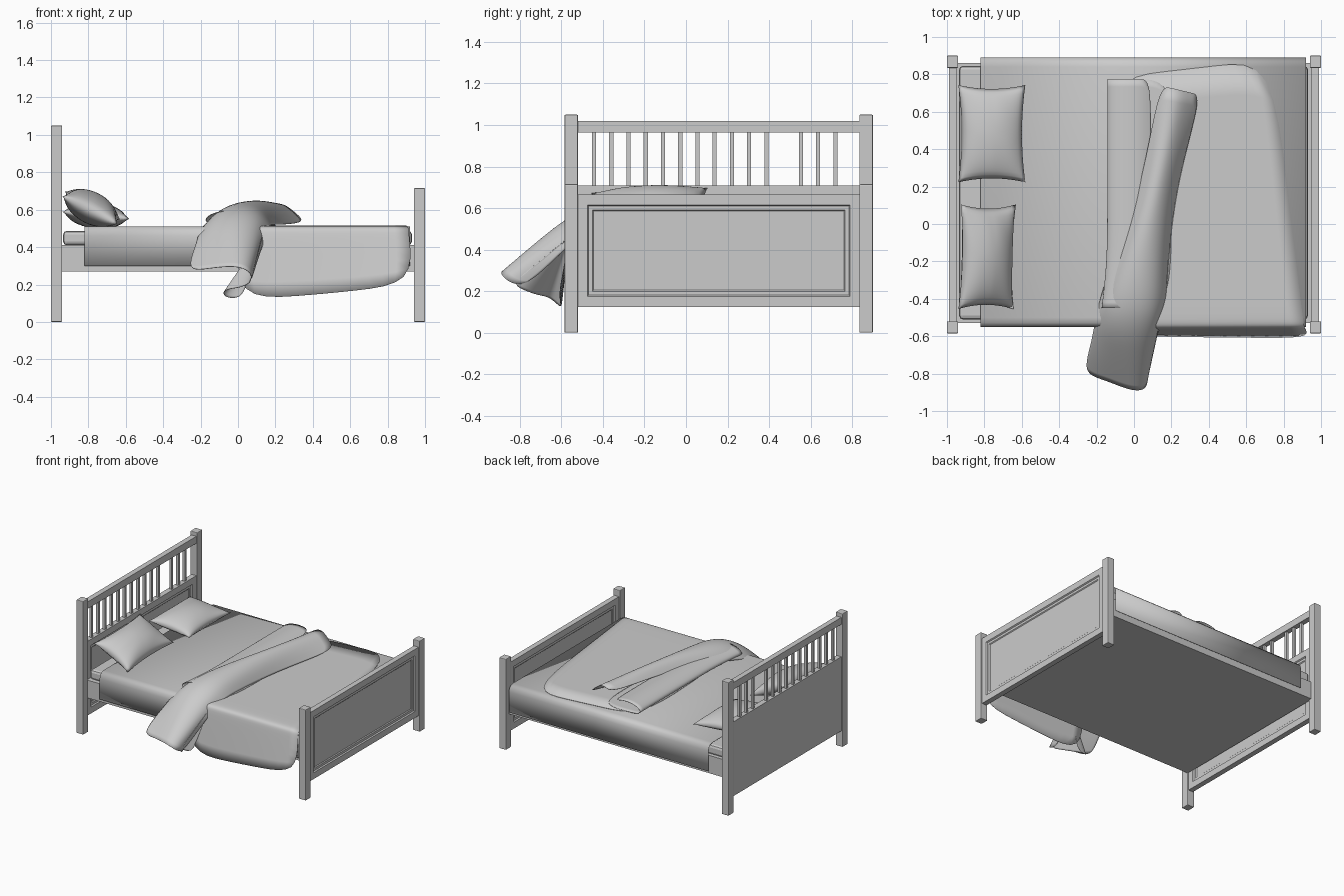
import bpy, bmesh, math
from mathutils import Vector, Euler

cube = bpy.data.objects.get("Cube")
if cube:
    bpy.data.objects.remove(cube, do_unlink=True)

grey = bpy.data.materials.new("plain grey")
grey.use_nodes = True
tone = (0.6, 0.6, 0.6, 1)
grey.diffuse_color = tone
grey.node_tree.nodes["Principled BSDF"].inputs["Base Color"].default_value = tone


def finish(name, bm, smooth=False):
    mesh = bpy.data.meshes.new(name)
    bm.to_mesh(mesh)
    bm.free()
    mesh.materials.append(grey)
    ob = bpy.data.objects.new(name, mesh)
    bpy.context.collection.objects.link(ob)
    for p in mesh.polygons:
        p.use_smooth = smooth
    return ob


def box(name, xs, ys, zs, bevel=0, panel_sides=()):
    """Box from ranges; panel_sides lists the x directions given a moulded panel."""
    bm = bmesh.new()
    bmesh.ops.create_cube(bm, size=1)
    for v in bm.verts:
        v.co = [lo + (c + 0.5) * (hi - lo) for c, (lo, hi) in zip(v.co, (xs, ys, zs))]
    bm.normal_update()
    for side in panel_sides:
        face = [f for f in bm.faces if f.normal.x * side > 0.9]
        for width, depth in ((0.05, 0), (0.006, -0.009), (0.018, 0), (0.006, -0.006)):
            bmesh.ops.inset_region(bm, faces=face, thickness=width, depth=depth, use_even_offset=True)
    ob = finish(name, bm)
    if bevel:
        mod = ob.modifiers.new("Soft edges", "BEVEL")
        mod.width = bevel
        mod.segments = 2
    return ob


def cloth(name, rows, levels=3):
    """Smooth thin cloth lofted through rows of points."""
    bm = bmesh.new()
    grid = [[bm.verts.new(p) for p in row] for row in rows]
    for a, b in zip(grid, grid[1:]):
        for i in range(len(a) - 1):
            bm.faces.new((a[i], a[i + 1], b[i + 1], b[i]))
    bmesh.ops.recalc_face_normals(bm, faces=bm.faces)
    ob = finish(name, bm, True)
    if levels:
        sub = ob.modifiers.new("Smooth", "SUBSURF")
        sub.levels = sub.render_levels = levels
    thick = ob.modifiers.new("Thickness", "SOLIDIFY")
    thick.thickness = 0.003
    thick.offset = 0
    return ob


def pillow(name, centre, size, turn, n=24):
    """Stuffed cushion with pinched sides, pointed corners and soft creases."""
    bm = bmesh.new()
    rot = Euler(turn).to_matrix()
    for side in (1, -1):
        grid = []
        for i in range(n + 1):
            row = []
            for j in range(n + 1):
                u, v = 2 * i / n - 1, 2 * j / n - 1
                puff = max(0, (1 - u * u) * (1 - v * v)) ** 0.55
                crease = 1 + 0.1 * math.sin(5 * u + 3 * v) * abs(u * v)
                p = Vector((u * (1 - 0.1 * (1 - v * v)) * size[0] / 2,
                            v * (1 - 0.08 * (1 - u * u)) * size[1] / 2,
                            side * puff * crease * size[2] / 2))
                row.append(bm.verts.new(rot @ p + Vector(centre)))
            grid.append(row)
        for a, b in zip(grid, grid[1:]):
            for j in range(n):
                bm.faces.new((a[j], b[j], b[j + 1], a[j + 1]))
    bmesh.ops.remove_doubles(bm, verts=bm.verts, dist=0.0005)
    bmesh.ops.recalc_face_normals(bm, faces=bm.faces)
    finish(name, bm, True)


# Posts
near, far = (-0.585, -0.52), (0.835, 0.9)
for label, ys in (("right", near), ("left", far)):
    box(f"head_post_{label}", (-1, -0.94), ys, (0, 1.05), 0.005)
    box(f"foot_post_{label}", (0.94, 1), ys, (0, 0.715), 0.005)

# Headboard and footboard
inner = (-0.525, 0.84)
head_x = (-0.99, -0.948)
box("headboard_panel", head_x, inner, (0.125, 0.71), panel_sides=(1,))
box("headboard_top_rail", head_x, inner, (0.965, 1.02))
box("footboard_panel", (0.948, 0.99), inner, (0.125, 0.665), panel_sides=(1, -1))
for i in range(15):
    if i != 11:
        y = -0.443 + 0.083 * i
        box("headboard_spindle", (-0.979, -0.959), (y - 0.01, y + 0.01), (0.7, 0.97))

# Bed base and mattress
box("bed_base", (-0.95, 0.95), (-0.53, 0.86), (0.27, 0.41))
box("mattress", (-0.935, 0.93), (-0.51, 0.845), (0.41, 0.487), 0.02)

# Fitted sheet hanging over both sides
half = [(0.72, 0.3), (0.72, 0.46), (0.713, 0.488), (0.698, 0.503), (0.67, 0.509)]
section = [(0.17 - y, z) for y, z in half] + [(0.17 + y, z) for y, z in reversed(half)]
cloth("sheet", [[(x, y, z) for y, z in section] for x in (-0.82, 0.92)], 0)

# Blanket: flat layer and the side hanging to the front
spread = [(-0.14, 0.74, 0.78, 0.88, 0.514), (-0.13, 0.82, 0.2, 0.2, 0.514),
          (-0.08, 0.895, -0.45, -0.45, 0.514), (-0.02, 0.908, -0.535, -0.53, 0.512),
          (0.0, 0.912, -0.556, -0.553, 0.497), (0.0, 0.915, -0.563, -0.56, 0.46)]
rows = [[(a + (b - a) * t, c + (d - c) * t, z) for t in (0, 0.33, 0.67, 1)]
        for a, b, c, d, z in spread]
rows.append([(-0.01 + 0.95 * t, -0.6 - 0.01 * t, 0.12 + 0.085 * t ** 1.5) for t in (0, 0.33, 0.67, 1)])
cloth("blanket", rows, 2)

# Rounded fold along the blanket edge
fold = [(0.2, 0.517), (0, 0.517), (-0.14, 0.518), (-0.15, 0.56), (-0.07, 0.595), (0.03, 0.595), (0.09, 0.57)]
cloth("blanket_fold", [[(x + dx, y, z) for x, z in fold]
                       for y, dx in ((0.775, 0), (0.45, 0), (0.1, 0), (-0.2, 0), (-0.45, -0.03))])

# Turned back strip, crossing the bed and falling over the side
cloth("blanket_strip", [
    [(.13, .735, .6), (.19, .73, .635), (.25, .715, .63), (.31, .7, .58), (.365, .69, .53)],
    [(.04, .18, .59), (.08, .18, .645), (.13, .19, .66), (.18, .2, .61), (.22, .2, .52)],
    [(-.1, -.15, .55), (-.04, -.18, .635), (.04, -.22, .65), (.13, -.25, .61), (.175, -.27, .52)],
    [(-.2, -.45, .52), (-.14, -.48, .6), (0, -.5, .62), (.11, -.49, .59), (.17, -.45, .52)],
    [(-.22, -.62, .42), (-.13, -.66, .46), (0, -.69, .48), (.11, -.67, .43), (.12, -.61, .38)],
    [(-.28, -.8, .27), (-.16, -.83, .285), (0, -.9, .305), (.08, -.88, .26), (.065, -.78, .205)]])

# Curl joining the strip to the hanging side
apex = Vector((0.13, -0.565, 0.46))
hem = [(.07, -.84, .235), (.065, -.78, .205), (0, -.71, .18), (-.08, -.66, .175), (-.08, -.61, .13), (.02, -.6, .12)]
cloth("blanket_curl", [[apex.lerp(Vector(p), t) for p in hem] for t in (0.03, 0.35, 0.7, 1)])

# Pillows
pillow("pillow_left", (-0.76, 0.483, 0.57), (0.36, 0.52, 0.14), (0, math.radians(6), 0))
pillow("pillow_right", (-0.785, -0.175, 0.61), (0.33, 0.56, 0.17), (math.radians(3), math.radians(27), 0))
